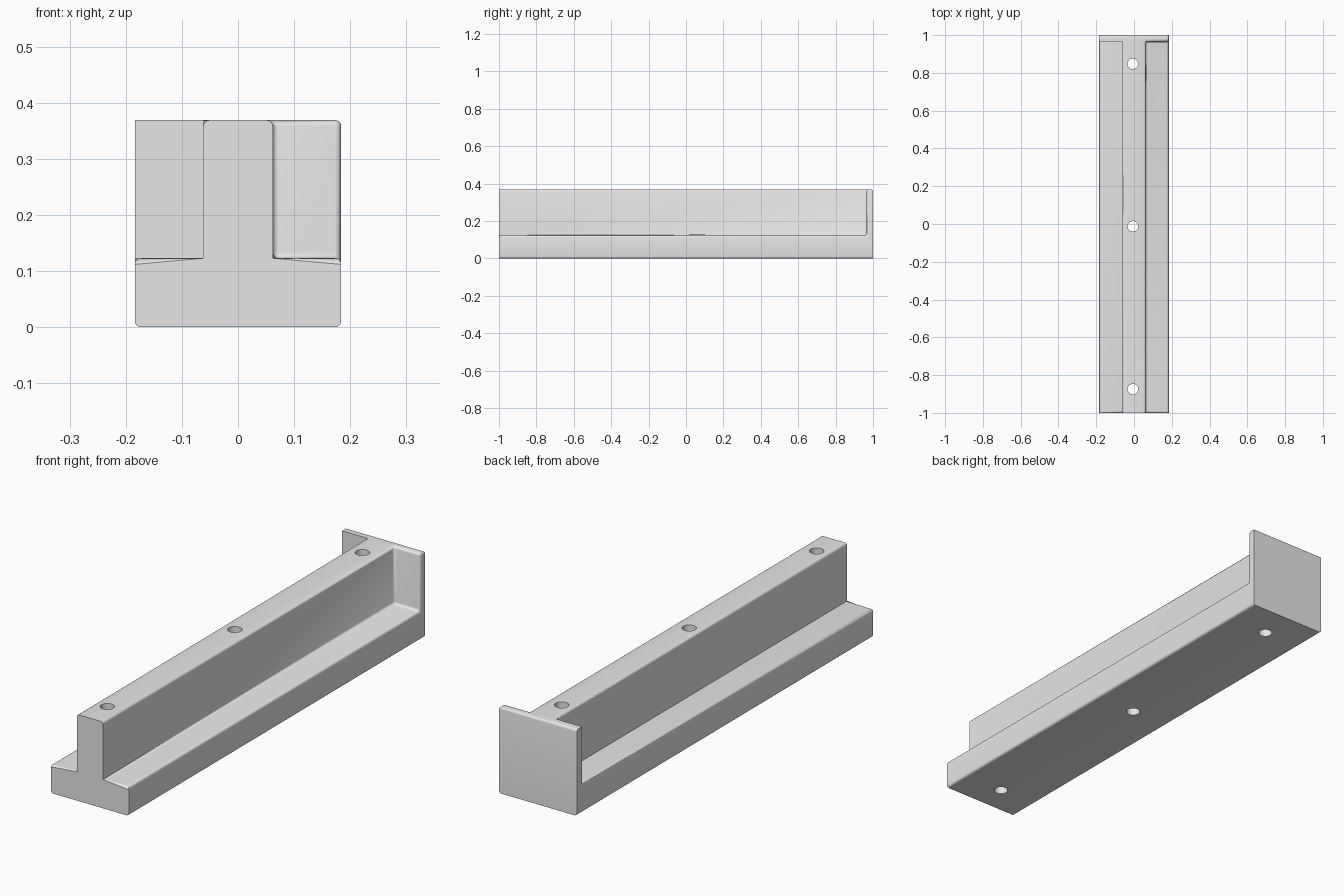
import bpy, bmesh
from mathutils import Matrix, Vector

cube = bpy.data.objects.get("Cube")
if cube:
    bpy.data.objects.remove(cube, do_unlink=True)

HALF, RIB = 0.184, 0.062      # half widths of base and rib
BASE, TOP = 0.123, 0.369      # heights of base and rib
PLATE = 0.966                 # inner face of the end plate
RADIUS = 0.011
XS, YS, ZS = (-HALF, -RIB, RIB, HALF), (-1, PLATE, 1), (0, BASE, TOP)


def solid(i, j, k):
    """Which cells of the block are filled: base, rib, end plate."""
    if not (0 <= i < 3 and 0 <= j < 2 and 0 <= k < 2):
        return False
    return k == 0 or i == 1 or j == 1


def near(a, b):
    return abs(a - b) < 1e-4


def is_rounded(edge):
    a, b = (v.co for v in edge.verts)
    m = (a + b) / 2

    def on(axis, value):
        return near(a[axis], value) and near(b[axis], value)
    if on(1, -1):
        return on(2, BASE)                # only the base lip at the front
    if on(1, 1):
        return on(2, TOP)                 # only the top edge at the back
    if m.x < -RIB + 0.01 and m.y > PLATE - 0.01:
        return False                      # crisp right wing of the end plate
    return not (on(0, -RIB) and on(2, BASE))


# Outer skin of the filled cells
bm = bmesh.new()
for i in range(3):
    for j in range(2):
        for k in range(2):
            if not solid(i, j, k):
                continue
            for axis in range(3):
                for side in (0, 1):
                    cell = [i, j, k]
                    cell[axis] += 2 * side - 1
                    if solid(*cell):
                        continue
                    u, w = (axis + 1) % 3, (axis + 2) % 3
                    corners = []
                    for du, dw in ((0, 0), (1, 0), (1, 1), (0, 1)):
                        n = [i, j, k]
                        n[axis] += side
                        n[u] += du
                        n[w] += dw
                        corners.append(bm.verts.new((XS[n[0]], YS[n[1]], ZS[n[2]])))
                    bm.faces.new(corners if side else corners[::-1])
bmesh.ops.remove_doubles(bm, verts=bm.verts, dist=1e-4)
bmesh.ops.dissolve_limit(bm, angle_limit=0.01, verts=bm.verts, edges=bm.edges)

# Rounded edges and fillets
bmesh.ops.bevel(bm, geom=[e for e in bm.edges if is_rounded(e)], offset=RADIUS,
                offset_type='OFFSET', segments=4, profile=0.5,
                affect='EDGES', clamp_overlap=True)
mesh = bpy.data.meshes.new("rail")
bm.to_mesh(mesh)
bm.free()
rail = bpy.data.objects.new("rail", mesh)
bpy.context.collection.objects.link(rail)

# Three vertical screw holes
bm = bmesh.new()
for y in (0.848, -0.013, -0.874):
    bmesh.ops.create_cone(bm, cap_ends=True, segments=40, radius1=0.028,
                          radius2=0.028, depth=1,
                          matrix=Matrix.Translation(Vector((-0.006, y, 0.2))))
mesh = bpy.data.meshes.new("hole_cutter")
bm.to_mesh(mesh)
bm.free()
cutter = bpy.data.objects.new("hole_cutter", mesh)
cutter.hide_render = True
bpy.context.collection.objects.link(cutter)

cut = rail.modifiers.new("screw_holes", 'BOOLEAN')
cut.operation, cut.solver, cut.object = 'DIFFERENCE', 'EXACT', cutter
bpy.ops.object.select_all(action='DESELECT')
bpy.context.view_layer.objects.active = rail
rail.select_set(True)
bpy.ops.object.modifier_apply(modifier=cut.name)
bpy.data.objects.remove(cutter, do_unlink=True)
bpy.ops.object.shade_smooth_by_angle(angle=0.6)

# Plain grey
grey = bpy.data.materials.new("light_grey")
grey.use_nodes = True
colour = (0.8, 0.8, 0.8, 1)
grey.diffuse_color = colour
grey.node_tree.nodes["Principled BSDF"].inputs["Base Color"].default_value = colour
rail.data.materials.clear()
rail.data.materials.append(grey)
